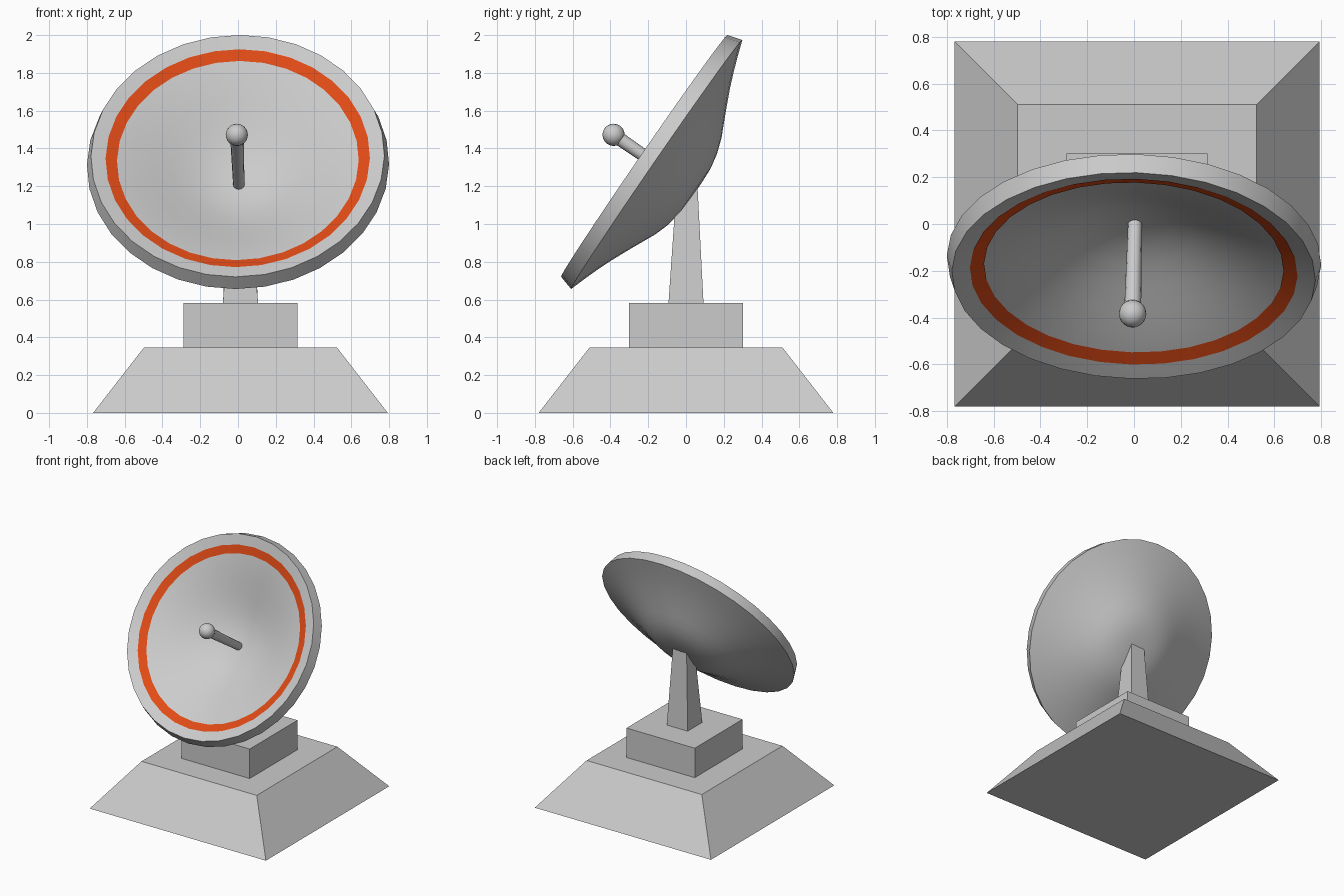
import bpy, bmesh, math
from mathutils import Matrix, Vector

if "Cube" in bpy.data.objects:
    bpy.data.objects.remove(bpy.data.objects["Cube"])

CX = 0.013  # pedestal centre

# Dish frame: local z is the axis the dish looks along
axis = Vector((-0.022, -0.824, 0.567)).normalized()
side = Vector((0, 0, 1)).cross(axis).normalized()
up = axis.cross(side)
DISH = Matrix((side, up, axis)).transposed().to_4x4()
DISH.translation = (0, -0.155, 1.315)


def make(name, bm, matrix=None, smooth=False):
    bmesh.ops.recalc_face_normals(bm, faces=bm.faces)
    me = bpy.data.meshes.new(name)
    bm.to_mesh(me)
    bm.free()
    ob = bpy.data.objects.new(name, me)
    bpy.context.collection.objects.link(ob)
    if matrix:
        me.transform(matrix)
    if smooth:
        bpy.ops.object.select_all(action='DESELECT')
        ob.select_set(True)
        bpy.context.view_layer.objects.active = ob
        bpy.ops.object.shade_smooth_by_angle(angle=math.radians(30))
    return ob


def block(name, x, half0, half1, z0, z1, slope=0.0):
    """Square tapered block; slope tilts the top in y."""
    bm = bmesh.new()
    bmesh.ops.create_cube(bm, size=2)
    for v in bm.verts:
        top = v.co.z > 0
        h = half1 if top else half0
        sy = v.co.y
        v.co = (x + v.co.x * h, sy * h, z1 + slope * sy if top else z0)
    return make(name, bm)


def lathe(name, profile, sides):
    """Spin an (radius, height) profile round the dish axis."""
    bm = bmesh.new()
    vs = [bm.verts.new((r, 0, z)) for r, z in profile]
    es = [bm.edges.new(p) for p in zip(vs, vs[1:])]
    bmesh.ops.spin(bm, geom=vs + es, cent=(0, 0, 0), axis=(0, 0, 1),
                   angle=2 * math.pi, steps=sides, use_duplicate=False)
    bmesh.ops.remove_doubles(bm, verts=bm.verts, dist=1e-4)
    return make(name, bm, DISH, True)


# Pedestal
block("base", CX, 0.78, 0.51, 0, 0.347)
block("plinth", CX, 0.302, 0.302, 0.347, 0.583)
block("post", CX, 0.0925, 0.06, 0.583, 1.135, 0.08)

# Dish shell: bowl, rim, bell-shaped back
bowl = [(0, -0.19), (0.08, -0.186), (0.16, -0.172), (0.25, -0.143), (0.35, -0.098),
        (0.45, -0.05), (0.55, -0.003), (0.64, 0.033), (0.70, 0.055), (0.777, 0.08)]
back = [(0.80, 0), (0.72, -0.027), (0.64, -0.056), (0.55, -0.092), (0.45, -0.137),
        (0.38, -0.17), (0.31, -0.203), (0.23, -0.23), (0.15, -0.246), (0.07, -0.25), (0, -0.251)]
lathe("dish", bowl + back, 32)

# Painted band in the bowl
band = lathe("dish_band", [(0.64, 0.037), (0.70, 0.059)], 32)
orange = bpy.data.materials.new("orange")
orange.diffuse_color = (0.75, 0.07, 0.008, 1)
orange.use_nodes = True
orange.node_tree.nodes["Principled BSDF"].inputs["Base Color"].default_value = orange.diffuse_color
band.data.materials.append(orange)
if band.data.polygons[0].normal.dot(axis) < 0:
    band.data.flip_normals()

# Feed arm and ball
lathe("feed_arm", [(0, -0.2), (0.03, -0.2), (0.036, 0.25), (0, 0.25)], 12)
bm = bmesh.new()
bmesh.ops.create_uvsphere(bm, u_segments=16, v_segments=10, radius=0.059)
make("feed_ball", bm, DISH @ Matrix.Translation((0, 0, 0.277)), True)
